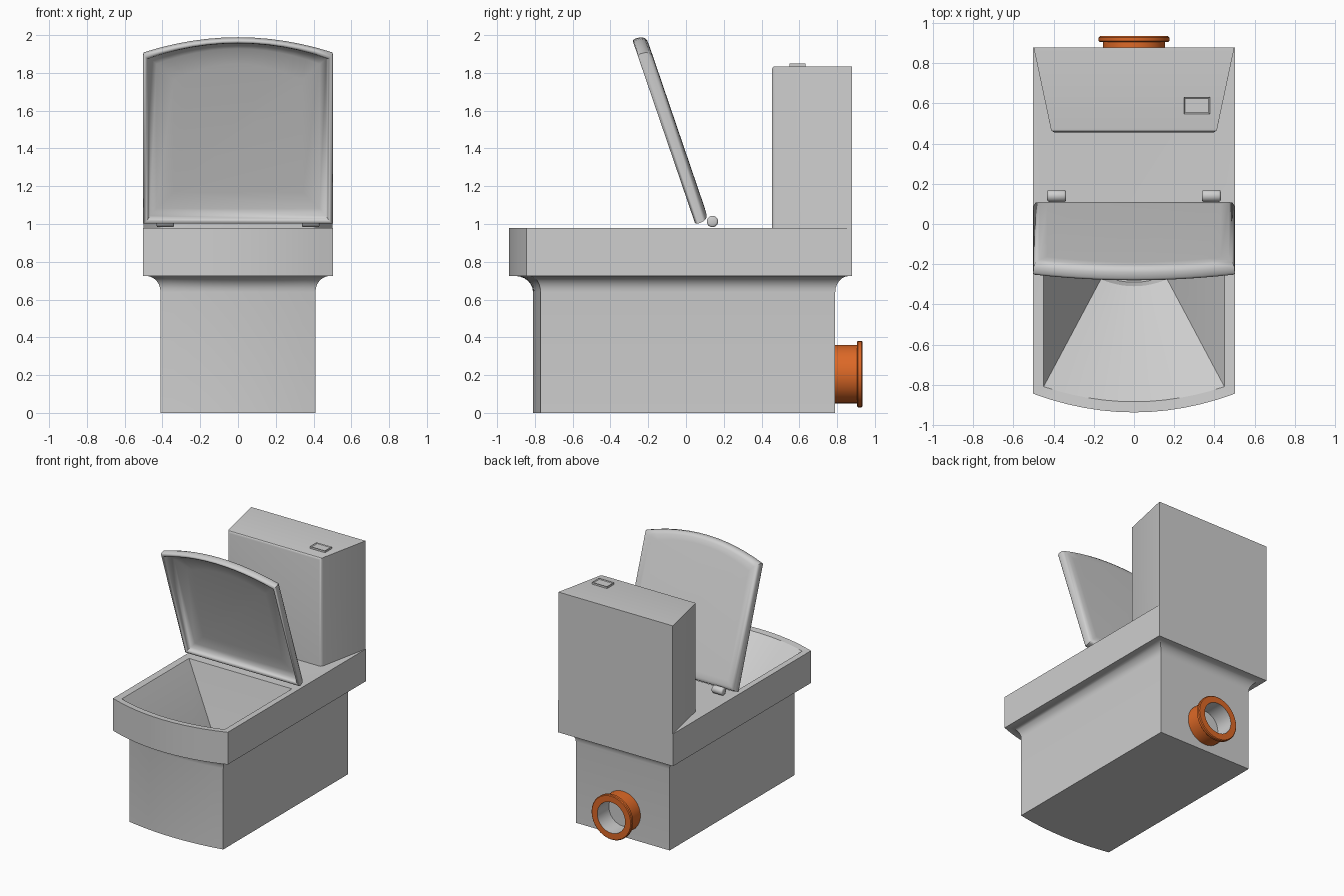
import bpy, bmesh, math
from mathutils import Vector, Matrix

if "Cube" in bpy.data.objects:
    bpy.data.objects.remove(bpy.data.objects["Cube"])


def material(name, rgb):
    m = bpy.data.materials.new(name)
    m.diffuse_color = (*rgb, 1)
    m.use_nodes = True
    m.node_tree.nodes["Principled BSDF"].inputs["Base Color"].default_value = m.diffuse_color
    return m


CERAMIC = material("ceramic_grey", (0.62, 0.62, 0.62))
ORANGE = material("pipe_orange", (0.72, 0.14, 0.02))


def finish(bm, name, mats, angle=30):
    bmesh.ops.recalc_face_normals(bm, faces=bm.faces)
    me = bpy.data.meshes.new(name)
    bm.to_mesh(me)
    bm.free()
    for m in mats:
        me.materials.append(m)
    ob = bpy.data.objects.new(name, me)
    bpy.context.collection.objects.link(ob)
    bpy.ops.object.select_all(action='DESELECT')
    ob.select_set(True)
    bpy.context.view_layer.objects.active = ob
    bpy.ops.object.shade_smooth_by_angle(angle=math.radians(angle))
    return ob


def outline(hw, corner, centre, back, n=12):
    """Rectangle whose far end bows out from corner to centre."""
    pts = []
    for i in range(n + 1):
        s = -1 + 2 * i / n
        pts.append((hw * s, centre + (corner - centre) * s * s))
    return pts + [(hw, back), (-hw, back)]


def loft(rings, cap=True, closed=False):
    bm = bmesh.new()
    vs = [[bm.verts.new(p) for p in r] for r in rings]
    pairs = list(zip(vs, vs[1:])) + ([(vs[-1], vs[0])] if closed else [])
    for a, b in pairs:
        for i in range(len(a)):
            j = (i + 1) % len(a)
            bm.faces.new((a[i], a[j], b[j], b[i]))
    if cap:
        bm.faces.new(vs[0])
        bm.faces.new(vs[-1])
    return bm


# Body: pedestal, flared cove, rim, funnel bowl and drain well in one loft
foot = (0.41, -0.77, -0.81, 0.79)
flare = (0.485, -0.83, -0.905, 0.865)
levels = [(foot, 0)]
for k in range(7):
    a = math.pi / 2 * k / 6
    t = 1 - math.cos(a)
    levels.append(([f + (g - f) * t for f, g in zip(foot, flare)],
                   0.64 + 0.085 * math.sin(a)))
levels += [((0.502, -0.845, -0.938, 0.88), 0.725),
           ((0.502, -0.845, -0.938, 0.88), 0.98),
           ((0.45, -0.81, -0.885, 0.03), 0.976),
           ((0.165, -0.275, -0.31, -0.08), 0.50),
           ((0.15, -0.26, -0.29, -0.10), 0.44)]
finish(loft([[(x, y, z) for x, y in outline(*o)] for o, z in levels]),
       "toilet_body", [CERAMIC])

# Cistern: tapered block with softened front edges
plan = [(-0.5, 0.88), (0.5, 0.88), (0.41, 0.455), (-0.41, 0.455)]
bm = loft([[(x, y, z) for x, y in plan] for z in (0.97, 1.835)])
front = [e for e in bm.edges
         if all(v.co.y < 0.5 for v in e.verts) and max(v.co.z for v in e.verts) > 1.5]
bmesh.ops.bevel(bm, geom=front, offset=0.018, segments=3, affect='EDGES', profile=0.5)
finish(bm, "cistern", [CERAMIC])

# Flush button: raised frame with a recessed plate
bm = bmesh.new()
bmesh.ops.create_cube(bm, size=1, matrix=Matrix.Translation((0.313, 0.59, 1.84))
                      @ Matrix.Diagonal((0.13, 0.085, 0.02, 1)))
top = [f for f in bm.faces if f.calc_center_median().z > 1.845]
bmesh.ops.inset_region(bm, faces=top, thickness=0.01, depth=0)
bmesh.ops.translate(bm, verts=top[0].verts, vec=(0, 0, -0.005))
finish(bm, "flush_button", [CERAMIC])

# Lid: dished shell leaning forward, rounded back edge
up = Vector((0, -0.323, 0.946))
out = Vector((0, 0.946, 0.323))
base = Vector((0, 0.05, 0.997))
rings = []
for inset, w in ((0.07, 0.075), (0.03, 0.073), (0.012, 0.064), (0.002, 0.045),
                 (0, 0.015), (0.004, 0.004), (0.012, 0), (0.02, 0.003),
                 (0.026, 0.015), (0.035, 0.04), (0.07, 0.055), (0.16, 0.062)):
    o = outline(0.502 - inset, 0.95 - inset, 1.035 - inset, inset)
    rings.append([Vector((x, 0, 0)) + base + up * v + out * w for x, v in o])
finish(loft(rings), "lid", [CERAMIC], 60)

# Lid hinges: short rounded pins
for side in (-1, 1):
    bm = bmesh.new()
    bmesh.ops.create_cone(bm, cap_ends=True, segments=20, radius1=0.03, radius2=0.03,
                          depth=0.094, matrix=Matrix.Translation((side * 0.385, 0.14, 1.013))
                          @ Matrix.Rotation(math.pi / 2, 4, 'Y'))
    caps = [e for e in bm.edges if abs(e.verts[0].co.x - e.verts[1].co.x) < 1e-4]
    bmesh.ops.bevel(bm, geom=caps, offset=0.01, segments=2, affect='EDGES', profile=0.5)
    finish(bm, "hinge_left" if side < 0 else "hinge_right", [CERAMIC], 50)

# Waste pipe: flanged tube with a grey bore
profile = [(0.122, 0.785), (0.155, 0.785), (0.155, 0.905), (0.170, 0.905), (0.176, 0.911),
           (0.176, 0.929), (0.170, 0.935), (0.122, 0.935)]
N = 32
bm = loft([[(r * math.cos(2 * math.pi * i / N), y, 0.205 + r * math.sin(2 * math.pi * i / N))
            for i in range(N)] for r, y in profile], cap=False, closed=True)
for f in bm.faces:
    if all(math.hypot(v.co.x, v.co.z - 0.205) < 0.13 for v in f.verts):
        f.material_index = 1
finish(bm, "waste_pipe", [ORANGE, CERAMIC], 40)
